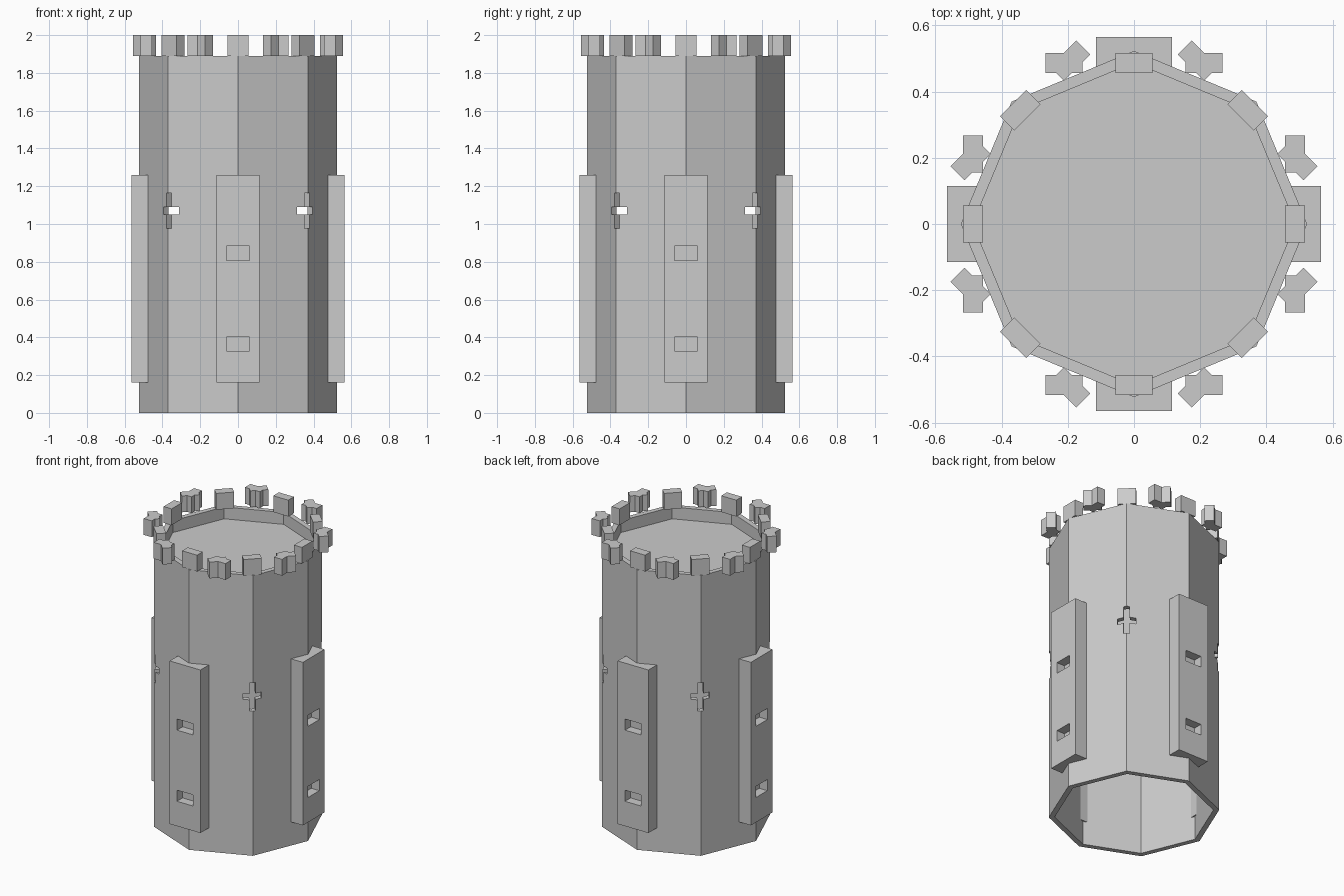
import bpy, bmesh
from math import pi, cos, sin
from mathutils import Matrix, Vector

cube = bpy.data.objects.get("Cube")
if cube:
    bpy.data.objects.remove(cube, do_unlink=True)

stone = bpy.data.materials.new("grey stone")
stone.use_nodes = True
GREY = (0.6, 0.6, 0.6, 1)
stone.diffuse_color = GREY
stone.node_tree.nodes["Principled BSDF"].inputs["Base Color"].default_value = GREY

R_OUT, R_IN, RIM, FLOOR = 0.523, 0.487, 1.89, 1.81


def finish(name, bm):
    bmesh.ops.recalc_face_normals(bm, faces=bm.faces)
    mesh = bpy.data.meshes.new(name)
    bm.to_mesh(mesh)
    bm.free()
    mesh.materials.append(stone)
    ob = bpy.data.objects.new(name, mesh)
    bpy.context.collection.objects.link(ob)
    return ob


def add_box(bm, center, size, angle=0, orbit=0):
    """Box turned by angle in place, then swung round the tower by orbit."""
    m = (Matrix.Rotation(orbit, 4, 'Z') @ Matrix.Translation(Vector(center))
         @ Matrix.Rotation(angle, 4, 'Z') @ Matrix.Diagonal((*size, 1)))
    bmesh.ops.create_cube(bm, size=1, matrix=m)


def cut(ob, cutter):
    mod = ob.modifiers.new("openings", 'BOOLEAN')
    mod.object = cutter
    mod.operation = 'DIFFERENCE'
    mod.solver = 'EXACT'


# Octagonal wall, hollow below a sunken floor
bm = bmesh.new()
profile = [(R_IN, FLOOR - 0.03), (R_IN, 0), (R_OUT, 0),
           (R_OUT, RIM), (R_IN, RIM), (R_IN, FLOOR)]
rings = [[bm.verts.new((r * cos(i * pi / 4), r * sin(i * pi / 4), z))
          for i in range(8)] for r, z in profile]
for a, b in zip(rings, rings[1:]):
    for i in range(8):
        j = (i + 1) % 8
        bm.faces.new((a[i], a[j], b[j], b[i]))
bm.faces.new(rings[0])
bm.faces.new(rings[-1])
tower = finish("tower_wall", bm)

# Cross slits on the diagonal corners
for part, size in (("bar", (0.2, 0.114, 0.04)), ("slot", (0.2, 0.036, 0.19))):
    bm = bmesh.new()
    for k in range(4):
        add_box(bm, (0.5, 0, 1.07), size, orbit=pi / 4 + k * pi / 2)
    cutter = finish("slit_cutter_" + part, bm)
    cutter.hide_render = True
    cutter.hide_viewport = True
    cut(tower, cutter)

# Recessed openings for the panels
bm = bmesh.new()
for k in range(4):
    for z in (0.365, 0.845):
        add_box(bm, (0.55, 0, z), (0.09, 0.12, 0.075), orbit=k * pi / 2)
opening_cutter = finish("opening_cutter", bm)
opening_cutter.hide_render = True
opening_cutter.hide_viewport = True
cut(tower, opening_cutter)

# Raised panels on the four main corners
for k, side in enumerate(("left", "back", "right", "front")):
    bm = bmesh.new()
    add_box(bm, (0.5205, 0, 0.71), (0.089, 0.23, 1.1), orbit=k * pi / 2)
    cut(finish(side + "_panel", bm), opening_cutter)

# Battlements: plain blocks on the corners
BLOCK = (0.06, 0.112, 2 - RIM)
MID = (RIM + 2) / 2
bm = bmesh.new()
for k in range(8):
    add_box(bm, (0.486, 0, MID), BLOCK, orbit=k * pi / 4)
finish("corner_merlons", bm)

# Battlements: crossed pairs of blocks between the corners
bm = bmesh.new()
for k in range(4):
    for s in (-1, 1):
        add_box(bm, (0.486, s * 0.212, MID), BLOCK, orbit=k * pi / 2)
        add_box(bm, (0.494, s * 0.193, MID), BLOCK, s * pi / 4, k * pi / 2)
finish("crossed_merlons", bm)
